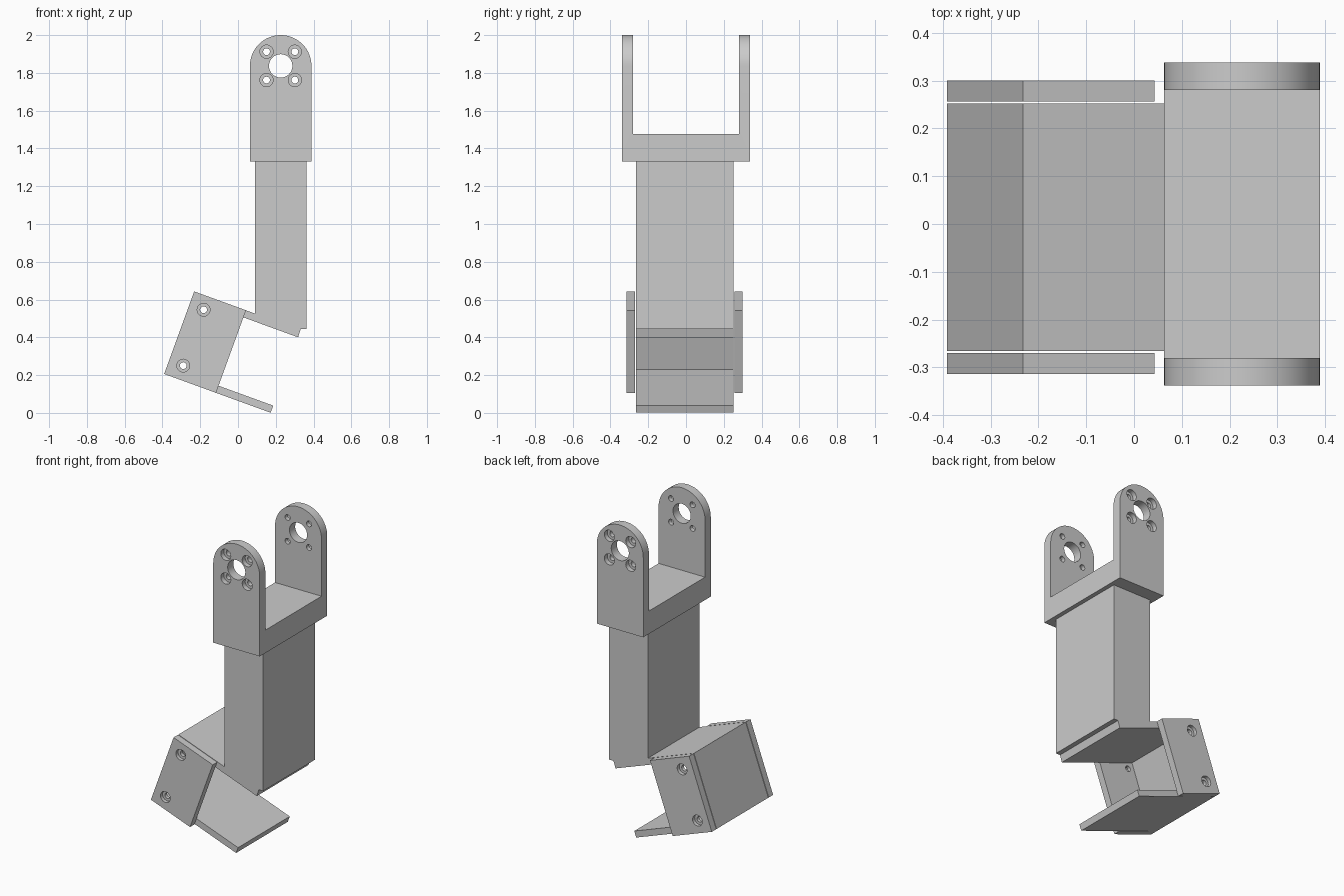
import bpy
import bmesh
from math import cos, sin, pi, radians
from mathutils import Vector, Matrix

if "Cube" in bpy.data.objects:
    bpy.data.objects.remove(bpy.data.objects["Cube"], do_unlink=True)

grey = bpy.data.materials.new("plain grey")
grey.use_nodes = True
GREY = (0.6, 0.6, 0.6, 1)
grey.diffuse_color = GREY
grey.node_tree.nodes["Principled BSDF"].inputs["Base Color"].default_value = GREY


def add_object(name, bm):
    bmesh.ops.recalc_face_normals(bm, faces=bm.faces)
    mesh = bpy.data.meshes.new(name)
    bm.to_mesh(mesh)
    bm.free()
    mesh.materials.append(grey)
    obj = bpy.data.objects.new(name, mesh)
    bpy.context.collection.objects.link(obj)
    return obj


def prism(name, outline, y0, y1):
    """Extrude an outline of (x, z) points from y0 to y1."""
    bm = bmesh.new()
    face = bm.faces.new([bm.verts.new((x, y0, z)) for x, z in outline])
    out = bmesh.ops.extrude_face_region(bm, geom=[face])
    moved = [v for v in out["geom"] if isinstance(v, bmesh.types.BMVert)]
    bmesh.ops.translate(bm, verts=moved, vec=(0, y1 - y0, 0))
    return add_object(name, bm)


def pins(name, rods):
    """Cylinders along y, each given as centre (x, z), radius, y0 and y1."""
    bm = bmesh.new()
    for (x, z), r, y0, y1 in rods:
        place = Matrix.Translation((x, (y0 + y1) / 2, z)) @ Matrix.Rotation(pi / 2, 4, "X")
        bmesh.ops.create_cone(bm, cap_ends=True, segments=32, radius1=r, radius2=r,
                              depth=y1 - y0, matrix=place)
    return add_object(name, bm)


def cut(obj, cutter):
    mod = obj.modifiers.new("cut", "BOOLEAN")
    mod.operation, mod.solver, mod.object = "DIFFERENCE", "EXACT", cutter
    select(obj)
    bpy.ops.object.modifier_apply(modifier=mod.name)
    bpy.data.objects.remove(cutter, do_unlink=True)


def select(obj):
    bpy.ops.object.select_all(action="DESELECT")
    obj.select_set(True)
    bpy.context.view_layer.objects.active = obj


def smooth(obj):
    select(obj)
    bpy.ops.object.shade_smooth_by_angle(angle=radians(30))


# Fork: arch profile with a pocket between its two arms
CX, CZ, R, HALF, ARM = 0.226, 1.837, 0.163, 0.338, 0.057
arch = [(CX - R, 1.332), (CX + R, 1.332)]
arch += [(CX + R * cos(pi * i / 32), CZ + R * sin(pi * i / 32)) for i in range(33)]
fork = prism("fork", arch, -HALF, HALF)
inner = HALF - ARM
cut(fork, prism("pocket", [(-0.2, 1.477), (0.6, 1.477), (0.6, 2.2), (-0.2, 2.2)], -inner, inner))

# Pivot hole and four counterbored bolt holes through both arms
bolts = [(CX + 0.075 * i, CZ + 0.075 * j) for i in (-1, 1) for j in (-1, 1)]
cut(fork, pins("shafts", [((CX, CZ), 0.062, -1, 1)] + [(b, 0.018, -1, 1) for b in bolts]))
SINK = HALF - 0.03
cut(fork, pins("front_bores", [(b, 0.035, -1, -SINK) for b in bolts]))
cut(fork, pins("back_bores", [(b, 0.035, SINK, 1) for b in bolts]))
smooth(fork)

# Tilted frame of the lower bracket: s runs along the plates, t runs down
CORNER = Vector((-0.232, 0.643))
TILT = radians(20)
ALONG = Vector((cos(TILT), -sin(TILT)))
DOWN = Vector((-sin(TILT), -cos(TILT)))
LENGTH, HEIGHT, WALL = 0.6, 0.465, 0.04


def at(s, t):
    return tuple(CORNER + ALONG * s + DOWN * t)


# Upright post and channel bracket in one profile
body = [at(0, 0), at(0.343, 0), (0.09, 1.332), (0.362, 1.332), (0.362, 0.444),
        (at(LENGTH, 0)[0], 0.444), at(LENGTH, WALL), at(WALL, WALL),
        at(WALL, HEIGHT - WALL), at(LENGTH, HEIGHT - WALL),
        at(LENGTH, HEIGHT), at(0, HEIGHT)]
prism("post_and_bracket", body, -0.266, 0.252)

# Side cheeks, set off by a thin gap, each with two counterbored holes
cheek = [at(0, 0), at(0.292, 0), at(0.292, HEIGHT), at(0, HEIGHT)]
screws = [at(0.08, 0.074), at(0.08, HEIGHT - 0.076)]
for name, y0, y1, b0, b1 in (("right_cheek", -0.314, -0.270, -1, -0.292),
                             ("left_cheek", 0.256, 0.300, 0.278, 1)):
    plate = prism(name, cheek, y0, y1)
    cut(plate, pins("shafts", [(p, 0.018, -1, 1) for p in screws]))
    cut(plate, pins("bores", [(p, 0.034, b0, b1) for p in screws]))
    smooth(plate)
